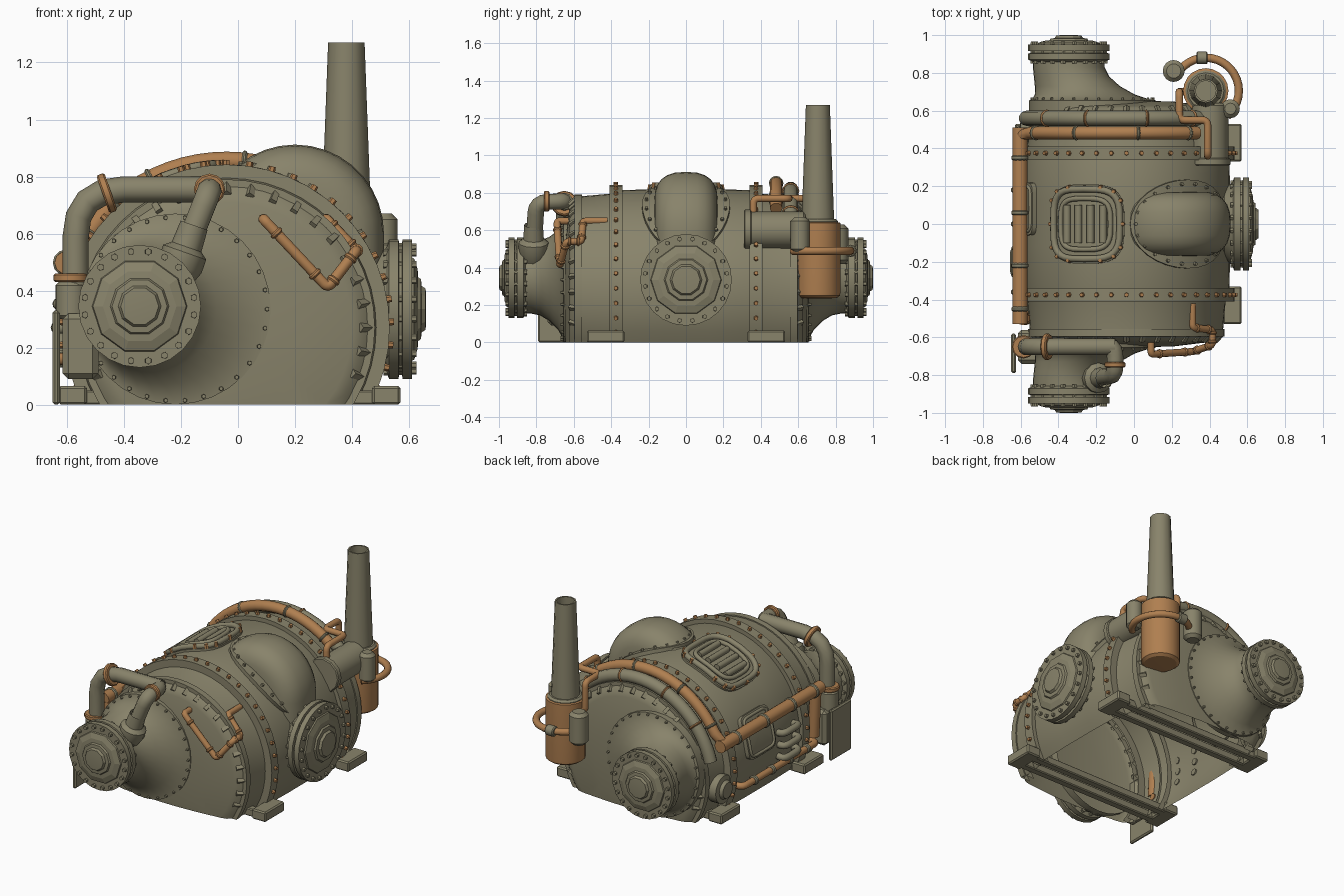
import bpy, bmesh
from math import sin, cos, radians, tau
from mathutils import Vector, Matrix

if "Cube" in bpy.data.objects:
    bpy.data.objects.remove(bpy.data.objects["Cube"])


def material(name, rgb):
    m = bpy.data.materials.new(name)
    m.use_nodes = True
    m.diffuse_color = (*rgb, 1)
    m.node_tree.nodes["Principled BSDF"].inputs["Base Color"].default_value = (*rgb, 1)
    return m


OLIVE = material("olive_metal", (0.248, 0.228, 0.146))
COPPER = material("copper", (0.43, 0.212, 0.08))
CX, CZ = -0.04, 0.27          # barrel axis
ROOF, END = 0.55, 0.51        # barrel radii


def finish(name, bm, mat, angle=35):
    bmesh.ops.remove_doubles(bm, verts=bm.verts, dist=1e-5)
    bmesh.ops.recalc_face_normals(bm, faces=bm.faces)
    me = bpy.data.meshes.new(name)
    bm.to_mesh(me)
    bm.free()
    me.materials.append(mat)
    me.polygons.foreach_set("use_smooth", [True] * len(me.polygons))
    me.set_sharp_from_angle(angle=radians(angle))
    ob = bpy.data.objects.new(name, me)
    bpy.context.collection.objects.link(ob)
    return ob


def frame(loc, d):
    return Matrix.Translation(loc) @ Vector(d).to_track_quat('Z', 'Y').to_matrix().to_4x4()


def frame_y(loc, s):
    # local x = world x, local y = world z, local z = along s * y
    return Matrix.Translation(loc) @ Matrix(((1, 0, 0, 0), (0, 0, s, 0), (0, 1, 0, 0), (0, 0, 0, 1)))


def skin(bm, rings):
    rings = [[bm.verts.new(p) for p in ring] for ring in rings]
    n = len(rings[0])
    for a, b in zip(rings, rings[1:]):
        for i in range(n):
            bm.faces.new((a[i], a[(i + 1) % n], b[(i + 1) % n], b[i]))


def lathe(name, profile, m, mat=OLIVE, seg=24, cut=False, angle=35):
    # profile entries: radius, height, optional sideways offset
    bm = bmesh.new()
    rings = []
    for r, h, *off in profile:
        ox, oy = off or (0, 0)
        rings.append([m @ Vector((ox + r * cos(tau * i / seg), oy + r * sin(tau * i / seg), h))
                      for i in range(seg)])
    skin(bm, rings)
    if cut:
        bmesh.ops.bisect_plane(bm, geom=bm.verts[:] + bm.edges[:] + bm.faces[:],
                               plane_co=(0, 0, 0), plane_no=(0, 0, -1), clear_outer=True)
    return finish(name, bm, mat, angle)


def drum(name, a, b, r, mat=OLIVE, seg=16, bevel=0.012):
    a, b = Vector(a), Vector(b)
    h = (b - a).length
    return lathe(name, [(0, 0), (r - bevel, 0), (r, bevel), (r, h - bevel), (r - bevel, h), (0, h)],
                 frame(a, b - a), mat, seg)


def box(name, lo, hi, bevel=0.01):
    bm = bmesh.new()
    lo, hi = Vector(lo), Vector(hi)
    bmesh.ops.create_cube(bm, size=1, matrix=Matrix.Translation((lo + hi) / 2) @ Matrix.Diagonal((*(hi - lo), 1)))
    bmesh.ops.bevel(bm, geom=bm.edges[:], offset=bevel, segments=1, affect='EDGES')
    return finish(name, bm, OLIVE, 25)


def bolts(name, spots, r, h, mat=OLIVE, sides=6):
    bm = bmesh.new()
    for p, d in spots:
        bmesh.ops.create_cone(bm, cap_ends=True, segments=sides, radius1=r, radius2=r * 0.8,
                              depth=h, matrix=frame(p, d))
    return finish(name, bm, mat)


def tube(name, pts, r, mat=OLIVE, bend=0.0, closed=False):
    pts = [Vector(p) for p in pts]
    if bend:
        out = [pts[0]]
        for a, p, b in zip(pts, pts[1:], pts[2:]):
            s = p + (a - p).normalized() * min(bend, (a - p).length * 0.48)
            e = p + (b - p).normalized() * min(bend, (b - p).length * 0.48)
            out += [s.lerp(p, t).lerp(p.lerp(e, t), t) for t in (0, 0.25, 0.5, 0.75, 1)]
        pts = out + [pts[-1]]
    cu = bpy.data.curves.new(name, 'CURVE')
    cu.dimensions = '3D'
    cu.bevel_depth = r
    cu.bevel_resolution = 3
    cu.use_fill_caps = True
    sp = cu.splines.new('POLY')
    sp.points.add(len(pts) - 1)
    for q, p in zip(sp.points, pts):
        q.co = (*p, 1)
    sp.use_cyclic_u = closed
    sp.use_smooth = True
    cu.materials.append(mat)
    ob = bpy.data.objects.new(name, cu)
    bpy.context.collection.objects.link(ob)
    return ob


def collar(name, p, d, r, mat=COPPER, w=0.03):
    d = Vector(d).normalized()
    return drum(name, Vector(p) - d * w / 2, Vector(p) + d * w / 2, r, mat, 12, 0.006)


def arch(deg, y, r):
    a = radians(deg)
    return Vector((CX + r * sin(a), y, CZ + r * cos(a)))


def radial(deg):
    return Vector((sin(radians(deg)), 0, cos(radians(deg))))


def arch_plate(name, outline, deg, y, r, thick):
    # curved plate hugging the barrel; outline in degrees and y
    bm = bmesh.new()
    steps = [(1, r - 0.02), (1, r + thick)] + [(k, r + thick) for k in (0.97, 0.75, 0.5, 0.25, 0)]
    skin(bm, [[arch(deg + u * k, y + v * k, h) for u, v in outline] for k, h in steps])
    return finish(name, bm, OLIVE)


def oval(u, v, power=1.0, n=32):
    f = lambda c: abs(c) ** power * (1 if c > 0 else -1)
    return [(u * f(cos(tau * i / n)), v * f(sin(tau * i / n))) for i in range(n)]


def flange(name, loc, d, r):
    # two bolted discs with a faceted stepped hub
    m = frame(loc, d)
    prof = [(0.8, -0.02), (1, 0), (1, 0.033), (0.93, 0.035), (0.93, 0.045), (1, 0.047), (1, 0.08), (0.7, 0.08)]
    lathe(name, [(a * r, h) for a, h in prof], m, seg=24)
    hub = [(0.78, 0.078), (0.76, 0.088), (0.6, 0.1), (0.48, 0.102), (0.45, 0.112), (0.35, 0.114), (0.31, 0.128), (0.18, 0.13), (0, 0.13)]
    lathe(name + "_hub", [(a * r, h) for a, h in hub], m, seg=10, angle=10)
    spots = [(m @ Vector((0.9 * r * cos(t), 0.9 * r * sin(t), 0.038)), d)
             for t in [tau * (i + 0.5) / 20 for i in range(20)]]
    bolts(name + "_bolts", spots, 0.015, 0.115)


# Barrel shell with end caps, open underneath
axis = frame_y((CX, 0, CZ), 1)
half = [(ROOF, 0.12), (0.545, 0.34), (END + 0.015, 0.41), (END, 0.58), (0.475, 0.615), (0.44, 0.625), (0.25, 0.648), (0, 0.655)]
lathe("barrel", [(r, -h) for r, h in reversed(half)] + half, axis, seg=48, cut=True)
for s, end in ((-1, "front"), (1, "back")):
    # Riveted bands, end rings and lugs
    for part, y, w, r in (("band", 0.375, 0.035, 0.572), ("end_ring", 0.575, 0.02, 0.52)):
        lathe(f"{end}_{part}", [(r - 0.06, s * y - w), (r, s * y - w), (r, s * y + w), (r - 0.06, s * y + w)],
              axis, seg=48, cut=True)
    bolts(f"{end}_band_rivets", [(arch(a, s * 0.375, 0.574), radial(a)) for a in range(-112, 113, 8)],
          0.014, 0.028, COPPER)
    bolts(f"{end}_lugs", [(arch(a, s * 0.6, 0.488), radial(a) - Vector((0, s, 0)))
                          for a in range(-110, 111, 10)], 0.017, 0.055, OLIVE, 4)
    # Flared nozzle, off-centre on its base
    m = frame_y((-0.345, 0, 0.345), s)
    lathe(f"{end}_nozzle", [(0.335, 0.60, 0.125, -0.01), (0.335, 0.655, 0.125, -0.01), (0.31, 0.66, 0.115, -0.01),
                            (0.265, 0.685, 0.085, -0.01), (0.225, 0.73, 0.045, -0.005), (0.2, 0.78, 0.015, 0),
                            (0.19, 0.83, 0, 0), (0.19, 0.875, 0, 0)], m, seg=32)
    bolts(f"{end}_nozzle_rivets", [(m @ Vector((0.125 + 0.322 * cos(t), -0.01 + 0.322 * sin(t), 0.66)), (0, s, 0))
                                   for t in [tau * i / 30 for i in range(30)]], 0.009, 0.02)
    flange(f"{end}_flange", (-0.345, s * 0.87, 0.345), (0, s, 0), 0.215)
    # Paired cross rails and feet
    for i, y in enumerate((0.375, 0.485)):
        box(f"{end}_rail_{i + 1}", (-0.6, s * y - 0.025, 0), (0.53, s * y + 0.025, 0.05), 0.006)
    for side, x in (("left", 0.52), ("right", -0.58)):
        box(f"{end}_{side}_foot", (x - 0.05, s * 0.43 - 0.1, 0), (x + 0.05, s * 0.43 + 0.1, 0.065), 0.008)

# Side elbow bending out of its riveted saddle
arch_plate("elbow_saddle", oval(33, 0.235), 35, 0, ROOF, 0.022)
bolts("saddle_rivets", [(arch(35 + u, v, 0.575), radial(35 + u)) for u, v in oval(30, 0.213, n=22)], 0.011, 0.02)
elbow = bmesh.new()
sweep = [(radial(a), Vector((0.2, 0, 0.6))) for a in range(-70, 91, 10)] + [(radial(90), Vector((0.2, 0, 0.3)))]
skin(elbow, [[c + out * (0.142 + u) + Vector((0, v, 0)) for u, v in oval(0.17, 0.17, 0.75, 24)] for out, c in sweep])
finish("elbow_pipe", elbow, OLIVE, 50)
lathe("elbow_neck", [(0.19, 0), (0.19, 0.08), (0.235, 0.14)], frame((0.4, 0, 0.335), (1, 0, 0)))
flange("elbow_flange", (0.53, 0, 0.335), (1, 0, 0), 0.245)

# Roof hatch with grille
HATCH = -23
arch_plate("hatch_base", oval(22, 0.21, 0.6), HATCH, 0, ROOF, 0.012)
for part, u, v, r in (("outer", 19.5, 0.185, 0.018), ("inner", 14.5, 0.135, 0.014)):
    tube(f"hatch_{part}_frame", [arch(HATCH + a, b, 0.572) for a, b in oval(u, v, 0.55)], r, closed=True)
bolts("hatch_rivets", [(arch(HATCH + u, v, 0.575), radial(HATCH + u)) for u, v in oval(21, 0.197, 0.55, 14)],
      0.013, 0.028, COPPER)
for i in range(4):
    a = HATCH - 10.5 + 7 * i
    tube(f"hatch_bar_{i + 1}", [arch(a, -0.1, 0.57), arch(a, 0.1, 0.57)], 0.02)

# Arched pipes near the back, and the long side pipe
tube("copper_arch_pipe", [arch(a, 0.482, 0.585) for a in range(40, -61, -5)] + [arch(-68, 0.47, 0.608), arch(-68, 0.42, 0.608)],
     0.034, COPPER)
tube("copper_side_pipe", [arch(-68, 0.51, 0.608), arch(-68, -0.53, 0.608)], 0.04, COPPER)
tube("copper_down_pipe", [(-0.59, -0.5, 0.48), (-0.575, -0.5, 0.18)], 0.036, COPPER)
tube("back_arch_pipe", [arch(a, 0.56, 0.55) for a in range(-75, 47, 5)], 0.04)
for i, a in enumerate((-55, -27, 6, 34)):
    collar(f"arch_collar_{i + 1}", arch(a, 0.482, 0.585), radial(a + 90), 0.039, OLIVE, 0.018)
    collar(f"back_arch_collar_{i + 1}", arch(a + 5, 0.56, 0.55), radial(a + 95), 0.046, COPPER, 0.015)
for i, y in enumerate((0.35, 0.06, -0.22, -0.45)):
    collar(f"side_collar_{i + 1}", arch(-68, y, 0.608), (0, 1, 0), 0.046, OLIVE, 0.025)

# Equipment on the right side
arch_plate("side_panel", oval(14, 0.14, 0.3), -74, 0.08, ROOF, 0.025)
tube("side_panel_frame", [arch(-74 + u, 0.08 + v, 0.575) for u, v in oval(12, 0.12, 0.3)], 0.01, closed=True)
for i in range(3):
    a = -82 - 8 * i
    tube(f"coil_{i + 1}", [arch(a, -0.28, 0.54), arch(a, -0.28, 0.595), arch(a, -0.12, 0.595), arch(a, -0.12, 0.54)], 0.022, OLIVE, 0.05)
tube("lower_side_pipe", [(-0.54, -0.47, 0.16), (-0.62, -0.47, 0.16), (-0.62, 0.3, 0.16), (-0.54, 0.3, 0.16)],
     0.022, COPPER, 0.04)
for i in range(4):
    collar(f"lower_collar_{i + 1}", (-0.62, -0.36 + 0.18 * i, 0.16), (0, 1, 0), 0.03, OLIVE)
lathe("side_port", [(0.09, 0), (0.09, 0.06), (0.06, 0.065), (0.05, 0.085), (0, 0.085)], frame((-0.54, 0.46, 0.2), (-1, 0, 0)))
box("front_corner_box", (-0.615, -0.74, 0.09), (-0.49, -0.56, 0.32), 0.02)
box("front_corner_plate", (-0.65, -0.79, 0), (-0.625, -0.58, 0.33), 0.008)

# Bent feed pipe across the front
tube("feed_pipe", [(-0.57, -0.65, 0.28), (-0.57, -0.65, 0.755), (-0.1, -0.65, 0.755)], 0.046, OLIVE, 0.17)
tube("feed_drop", [(-0.16, -0.65, 0.755), (-0.1, -0.65, 0.755), (-0.1, -0.8, 0.75), (-0.2, -0.815, 0.5)], 0.044, OLIVE, 0.06)
drum("feed_sleeve", (-0.585, -0.65, 0.3), (-0.585, -0.65, 0.43), 0.055)
collar("feed_collar_low", (-0.585, -0.65, 0.445), (0, 0, 1), 0.062)
collar("feed_collar_bend", (-0.46, -0.65, 0.742), (1, 0, 0.35), 0.07)
collar("feed_collar_end", (-0.1, -0.745, 0.755), (0, 1, 0), 0.055)
lathe("feed_funnel", [(0.05, 0.2), (0.055, 0.12), (0.08, 0.1), (0.08, 0.05), (0.06, 0)],
      frame((-0.22, -0.815, 0.44), (0.35, 0, 1)), seg=12)

# Zigzag copper line on the front end
zig = [(0.31, -0.42, 0.65), (0.31, -0.55, 0.65), (0.415, -0.56, 0.54), (0.415, -0.64, 0.54),
       (0.315, -0.675, 0.41), (0.09, -0.69, 0.65), (0.09, -0.62, 0.65)]
tube("zigzag_pipe", zig, 0.019, COPPER, 0.02)
for i, (a, b) in enumerate(zip(zig[1:], zig[2:-1])):
    for k in (0.2, 0.8):
        collar(f"zigzag_collar_{i + 1}_{int(k * 10)}", Vector(a).lerp(Vector(b), k), Vector(b) - Vector(a), 0.024, COPPER, 0.02)

# Chimney and copper boiler at the back
pos = Vector((0.38, 0.705, 0))
lathe("chimney", [(0.088, 0.6), (0.086, 0.68), (0.064, 1.27), (0.054, 1.27), (0.07, 0.7), (0, 0.7)], Matrix.Translation(pos), seg=12)
lathe("boiler", [(0, 0.235), (0.1, 0.237), (0.118, 0.25), (0.12, 0.265), (0.12, 0.64), (0.1, 0.645)], Matrix.Translation(pos), COPPER, 20)
drum("boiler_lid", pos + Vector((0, 0, 0.62)), pos + Vector((0, 0, 0.66)), 0.108)
tube("boiler_loop", [pos + Vector((0.175 * cos(radians(a)), 0.175 * sin(radians(a)), 0.49))
                     for a in range(-50, 150, 10)], 0.022, COPPER)
drum("boiler_valve_left", (0.51, 0.61, 0.48), (0.51, 0.61, 0.67), 0.05, bevel=0.02)
drum("boiler_valve_right", (0.21, 0.81, 0.42), (0.21, 0.81, 0.63), 0.058, bevel=0.02)
collar("loop_fitting", pos + Vector((-0.02, 0.175, 0.49)), (1, 0, 0), 0.033, OLIVE, 0.06)
drum("flue_drum", (0.4, 0.31, 0.6), (0.4, 0.64, 0.6), 0.1)
collar("flue_rim", (0.4, 0.33, 0.6), (0, 1, 0), 0.11, OLIVE, 0.04)
tube("flue_pipe", [(0.39, 0.36, 0.66), (0.39, 0.36, 0.77), (0.39, 0.55, 0.77), (0.24, 0.55, 0.77),
                   (0.24, 0.7, 0.77), (0.24, 0.7, 0.58), (0.32, 0.7, 0.58)], 0.02, COPPER, 0.03)
